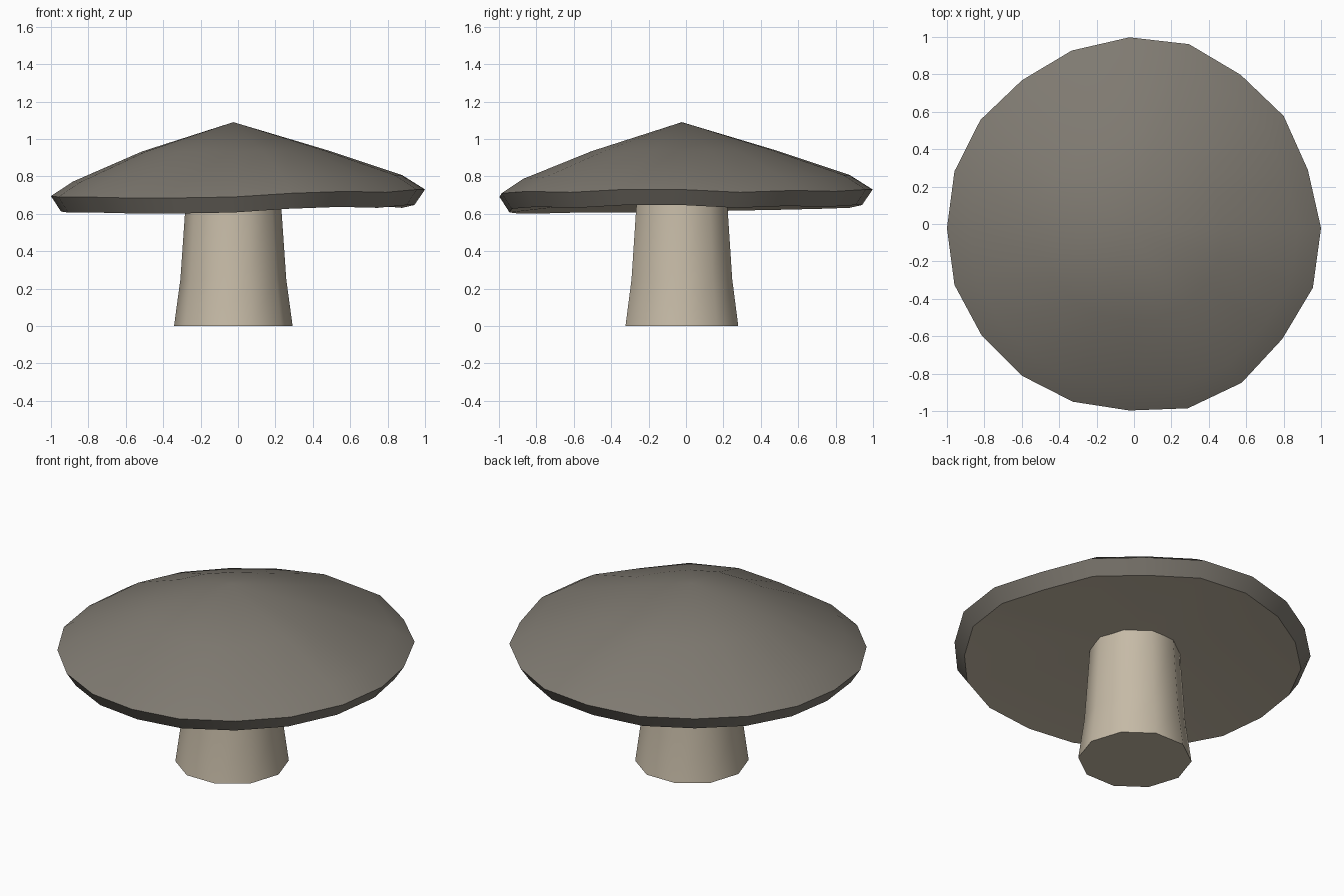
import bpy, bmesh, math

if "Cube" in bpy.data.objects:
    bpy.data.objects.remove(bpy.data.objects["Cube"])

CX, CY = -0.025, -0.022          # shared axis of stem and cap


def material(name, rgb):
    m = bpy.data.materials.new(name)
    m.diffuse_color = (*rgb, 1)
    m.use_nodes = True
    m.node_tree.nodes["Principled BSDF"].inputs["Base Color"].default_value = m.diffuse_color
    return m


cap_grey = material("cap grey brown", (0.212, 0.194, 0.165))
flesh = material("pale flesh", (0.565, 0.495, 0.385))


def lathe(name, rings, mats, bottom=None, top=None):
    """Join rings of (radius, z) points; close the ends with a point or a flat face."""
    bm = bmesh.new()
    loops = []
    for ring in rings:
        n = len(ring)
        loops.append([bm.verts.new((CX + r * math.cos(math.tau * i / n),
                                    CY + r * math.sin(math.tau * i / n), z))
                      for i, (r, z) in enumerate(ring)])
    for a, b in zip(loops, loops[1:]):
        for i in range(n):
            j = (i + 1) % n
            bm.faces.new((a[i], a[j], b[j], b[i]))
    for loop, tip in ((loops[0], bottom), (loops[-1], top)):
        if tip is None:
            bm.faces.new(loop)
        else:
            v = bm.verts.new((CX, CY, tip))
            for i in range(n):
                bm.faces.new((loop[i], loop[(i + 1) % n], v))
    bmesh.ops.recalc_face_normals(bm, faces=bm.faces)
    mesh = bpy.data.meshes.new(name)
    bm.to_mesh(mesh)
    bm.free()
    for m in mats:
        mesh.materials.append(m)
    ob = bpy.data.objects.new(name, mesh)
    bpy.context.collection.objects.link(ob)
    bpy.ops.object.select_all(action='DESELECT')
    ob.select_set(True)
    bpy.context.view_layer.objects.active = ob
    bpy.ops.object.shade_smooth_by_angle(angle=math.radians(42))
    return ob


# Stem: ten sides, flaring towards the ground
lathe("stem", [[(r, z)] * 10 for r, z in
               ((0.317, 0), (0.283, 0.25), (0.252, 0.70))], [flesh])

# Cap: slightly irregular rim, shallow cone above, slightly hollow underside
rim_r = [1.025, 1.004, 1.02, 1.013, 1.034, 1.02, 0.998, 0.977, 0.984, 0.983,
         0.975, 0.983, 0.976, 0.976, 0.976, 0.975, 1.013, 1.022, 1.01, 1.032]
rim_z = [0.73, 0.715, 0.725, 0.72, 0.73, 0.73, 0.715, 0.71, 0.705, 0.70,
         0.695, 0.69, 0.69, 0.685, 0.685, 0.69, 0.71, 0.72, 0.715, 0.73]
rim = list(zip(rim_r, rim_z))
under = [(r * 0.945, z - 0.083) for r, z in rim]
shoulder = [(r * 0.88, z + 0.077) for r, z in rim]
crown = [(r * 0.5, 0.935 + (z - 0.71) * 0.1) for r, z in rim]
cap = lathe("cap", [under, rim, shoulder, crown], [cap_grey, flesh],
            bottom=0.715, top=1.09)

# The underside has the stem colour
for p in cap.data.polygons:
    if p.normal.z < -0.9:
        p.material_index = 1
